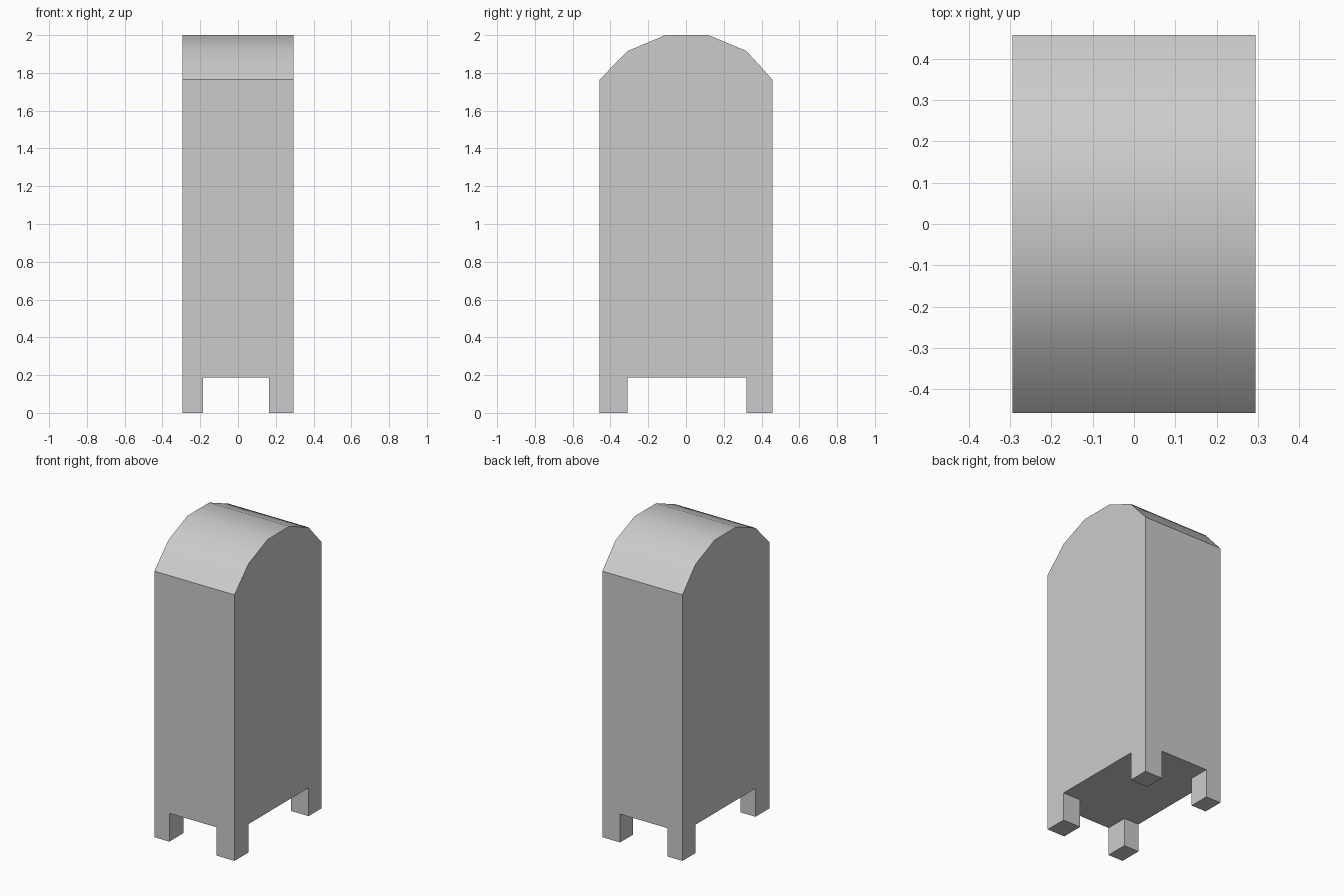
import bpy, bmesh, math

if "Cube" in bpy.data.objects:
    bpy.data.objects.remove(bpy.data.objects["Cube"])

HALF_X, HALF_Y, LEG_H = 0.294, 0.457, 0.188

# side outline: (y, z)
OUTLINE = [(-HALF_Y, 0), (HALF_Y, 0), (HALF_Y, 1.765), (0.32, 1.916),
           (0.119, 2.0), (-0.108, 2.0), (-0.309, 1.916), (-HALF_Y, 1.765)]


def extrude_x(name, outline, x0, x1):
    """Prism made by sweeping a (y, z) outline along x."""
    bm = bmesh.new()
    face = bm.faces.new([bm.verts.new((x0, y, z)) for y, z in outline])
    geom = bmesh.ops.extrude_face_region(bm, geom=[face])["geom"]
    moved = [v for v in geom if isinstance(v, bmesh.types.BMVert)]
    bmesh.ops.translate(bm, verts=moved, vec=(x1 - x0, 0, 0))
    bmesh.ops.recalc_face_normals(bm, faces=bm.faces)
    mesh = bpy.data.meshes.new(name)
    bm.to_mesh(mesh)
    bm.free()
    obj = bpy.data.objects.new(name, mesh)
    bpy.context.collection.objects.link(obj)
    return obj


def rect(y0, y1):
    return [(y0, -0.2), (y1, -0.2), (y1, LEG_H), (y0, LEG_H)]


# round-topped box running down to the ground
box = extrude_x("mailbox_body", OUTLINE, -HALF_X, HALF_X)

# openings between the legs, one along each axis
cutters = [extrude_x("side_opening_cutter", rect(-0.309, 0.32), -1, 1),
           extrude_x("front_opening_cutter", rect(-1, 1), -0.184, 0.164)]
bpy.context.view_layer.objects.active = box
box.select_set(True)
for cutter in cutters:
    cutter.hide_render = True
    mod = box.modifiers.new("leg_opening", 'BOOLEAN')
    mod.operation, mod.solver, mod.object = 'DIFFERENCE', 'EXACT', cutter
    bpy.ops.object.modifier_apply(modifier=mod.name)
    bpy.data.objects.remove(cutter)

# smooth curved top, crisp corners
bpy.ops.object.shade_smooth_by_angle(angle=math.radians(30))
